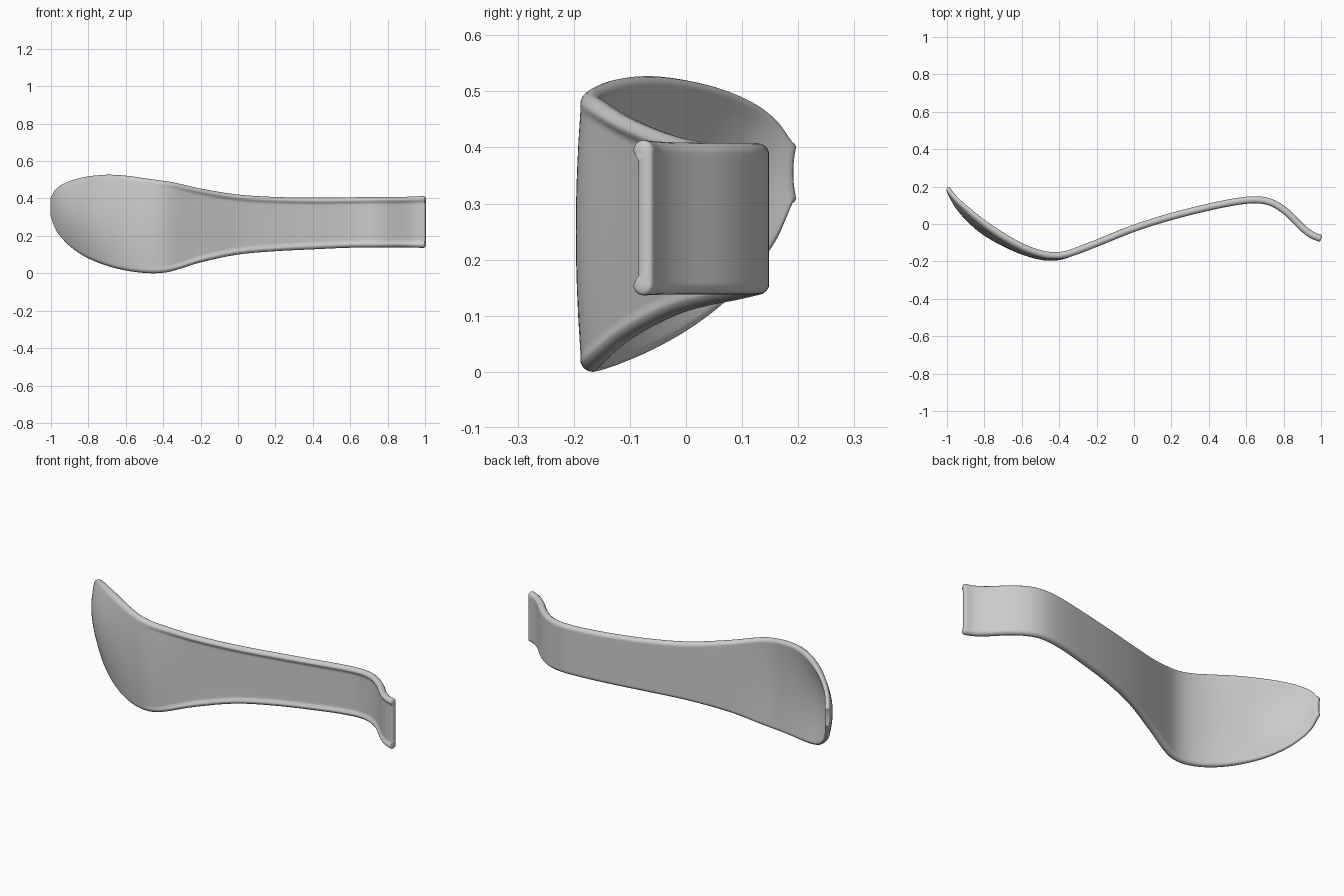
import bpy, bmesh, math
from mathutils import Vector

if "Cube" in bpy.data.objects:
    bpy.data.objects.remove(bpy.data.objects["Cube"])

# Stations along the strip: x, y of mid-surface, top z, bottom z, bowl depth
STATIONS = [
    (-0.992, 0.182, 0.410, 0.300, 0.006), (-0.972, 0.140, 0.446, 0.240, 0.022),
    (-0.94, 0.088, 0.474, 0.190, 0.040), (-0.88, 0.022, 0.500, 0.131, 0.052),
    (-0.80, -0.042, 0.518, 0.080, 0.050), (-0.70, -0.098, 0.527, 0.040, 0.036),
    (-0.60, -0.143, 0.522, 0.015, 0.024), (-0.50, -0.172, 0.508, 0.002, 0.015),
    (-0.42, -0.178, 0.497, 0.001, 0.010), (-0.35, -0.164, 0.487, 0.012, 0.006),
    (-0.20, -0.103, 0.453, 0.058, 0), (0.0, -0.023, 0.421, 0.100, 0),
    (0.20, 0.040, 0.408, 0.118, 0), (0.40, 0.090, 0.404, 0.128, 0),
    (0.55, 0.120, 0.405, 0.135, 0), (0.66, 0.129, 0.407, 0.138, 0),
    (0.74, 0.112, 0.408, 0.138, 0), (0.82, 0.060, 0.408, 0.138, 0),
    (0.90, -0.020, 0.409, 0.138, 0), (0.95, -0.058, 0.411, 0.137, 0),
    (0.994, -0.076, 0.413, 0.136, 0),
]

def step(a, b, x):
    t = min(1, max(0, (x - a) / (b - a)))
    return t * t * (3 - 2 * t)

def spline(rows, n):
    """Smooth curve through all the station values."""
    out = []
    for i in range(len(rows) - 1):
        p0, p1, p2, p3 = (rows[max(0, min(len(rows) - 1, i + k))] for k in (-1, 0, 1, 2))
        for j in range(n):
            t = j / n
            row = []
            for a, b, c, d, q in zip(p0, p1, p2, p3, range(5)):
                u = (p2[0] - p1[0])
                m1 = u * (c - a) / (p2[0] - p0[0])
                m2 = u * (d - b) / (p3[0] - p1[0])
                row.append((2*t**3 - 3*t*t + 1)*b + (t**3 - 2*t*t + t)*m1
                           + (3*t*t - 2*t**3)*c + (t**3 - t*t)*m2)
            out.append(row)
    out.append(list(rows[-1]))
    return out

def section(row, normal, along, inset):
    """Closed cross-section: rounded edges, smooth back, raised rims on the front."""
    x, y, top, bot, depth = row
    mid, w = (top + bot) / 2, (top - bot) / 2 - inset
    th = 0.012 + 0.007 * step(-1, -0.7, x) - inset * 0.9
    recess = 0.010 * step(-0.5, -0.2, x)
    # distances from the edge: round-over, rim, then the middle
    edge = [th * (1 - math.cos(math.radians(a))) for a in (0, 25, 50, 75, 90)]
    edge += [th + k * (min(w, 0.05) - th) for k in (0.25, 0.5, 0.75)]
    inner = [w - (w - edge[-1]) * k for k in (0.75, 0.5, 0.25)]
    half = [w - d for d in edge] + [(w - edge[-1]) * k for k in (0.75, 0.5, 0.25)]
    zs = half + [0] + [-v for v in reversed(half)]
    def pt(v, side):
        d = w - abs(v)
        h = th * math.sqrt(max(0, 1 - max(0, 1 - d / th) ** 2))
        if side < 0:
            h -= recess * step(0.017, 0.036, d)
        p = Vector((x, y, 0)) + along + normal * h * side
        return Vector((p.x, p.y + depth * (v / w) ** 2, mid + v))
    return [pt(v, 1) for v in zs] + [pt(v, -1) for v in reversed(zs[1:-1])]

# Loft the sections into one curved strip, with softened ends
rows = spline(STATIONS, 6)
bm = bmesh.new()
rings = []
for i, row in enumerate(rows):
    a, b = rows[max(0, i - 1)], rows[min(len(rows) - 1, i + 1)]
    tan = Vector((b[0] - a[0], b[1] - a[1], 0)).normalized()
    nor = Vector((-tan.y, tan.x, 0))
    ring = [section(row, nor, Vector(), 0)]
    caps = [section(row, nor, tan * s * (-1 if i == 0 else 1), q)
            for s, q in ((0.004, 0.002), (0.007, 0.006))]
    if i == 0:
        ring = caps[::-1] + ring
    elif i == len(rows) - 1:
        ring += caps
    rings += [[bm.verts.new(p) for p in r] for r in ring]
for r, s in zip(rings, rings[1:]):
    for k in range(len(r)):
        m = (k + 1) % len(r)
        bm.faces.new((r[k], r[m], s[m], s[k]))
# End caps bridged across the thickness
for r in (rings[0], rings[-1]):
    n = len(r)
    for k in range(n // 2):
        quad = [r[k], r[k + 1], r[(n - k - 1) % n], r[(n - k) % n]]
        bm.faces.new(list(dict.fromkeys(quad)))
bmesh.ops.recalc_face_normals(bm, faces=bm.faces)
mesh = bpy.data.meshes.new("curved_spoon_strip")
bm.to_mesh(mesh)
bm.free()
strip = bpy.data.objects.new("curved_spoon_strip", mesh)
bpy.context.collection.objects.link(strip)
bpy.context.view_layer.objects.active = strip
strip.select_set(True)
bpy.ops.object.shade_smooth_by_angle(angle=math.radians(50))
